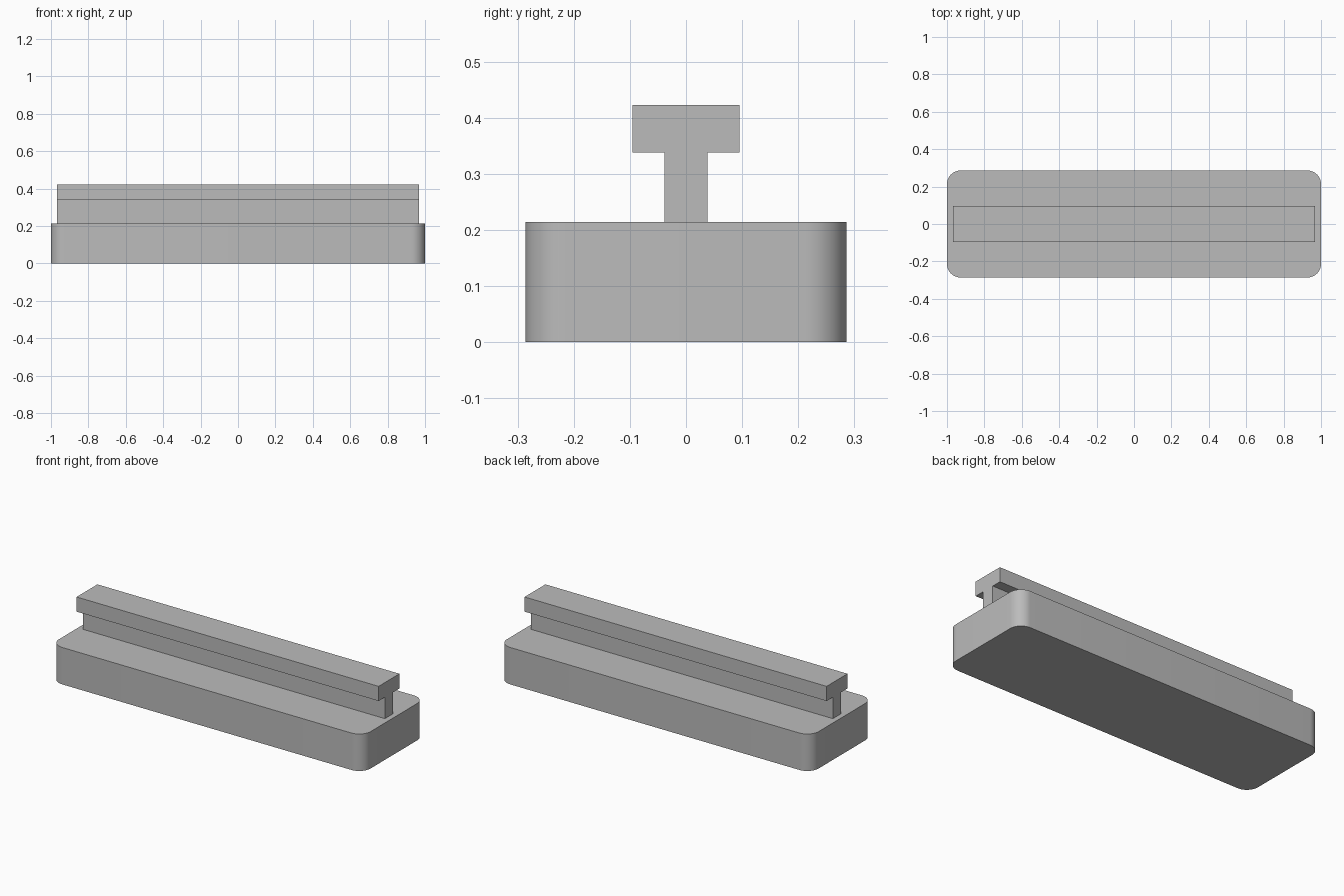
import bpy, bmesh, math
from mathutils import Matrix, Vector

cube = bpy.data.objects.get("Cube")
if cube:
    bpy.data.objects.remove(cube, do_unlink=True)

grey = bpy.data.materials.new("plain grey")
grey.use_nodes = True
colour = (0.5, 0.5, 0.5, 1)
grey.diffuse_color = colour
grey.node_tree.nodes["Principled BSDF"].inputs["Base Color"].default_value = colour


def extrude_profile(name, points, direction):
    """Fill a closed outline and extrude it into a solid."""
    bm = bmesh.new()
    face = bm.faces.new([bm.verts.new(p) for p in points])
    result = bmesh.ops.extrude_face_region(bm, geom=[face], use_keep_orig=True)
    moved = [v for v in result["geom"] if isinstance(v, bmesh.types.BMVert)]
    bmesh.ops.translate(bm, verts=moved, vec=direction)
    bmesh.ops.recalc_face_normals(bm, faces=bm.faces)
    mesh = bpy.data.meshes.new(name)
    bm.to_mesh(mesh)
    bm.free()
    mesh.materials.append(grey)
    obj = bpy.data.objects.new(name, mesh)
    bpy.context.collection.objects.link(obj)
    return obj


# Base block with rounded vertical corners
half_x, half_y, base_top, radius, steps = 1.0, 0.286, 0.214, 0.073, 12
outline = []
for quarter, (sx, sy) in enumerate([(1, 1), (-1, 1), (-1, -1), (1, -1)]):
    centre = Vector((sx * (half_x - radius), sy * (half_y - radius), 0))
    for i in range(steps + 1):
        a = math.pi / 2 * (quarter + i / steps)
        outline.append(centre + radius * Vector((math.cos(a), math.sin(a), 0)))
base = extrude_profile("base_block", outline, (0, 0, base_top))
bpy.context.view_layer.objects.active = base
base.select_set(True)
bpy.ops.object.shade_smooth_by_angle(angle=math.radians(30))

# T-shaped rail running along the base
rail_half, stem, head, head_bottom, top = 0.969, 0.0385, 0.0955, 0.338, 0.423
side = [(stem, base_top), (stem, head_bottom), (head, head_bottom), (head, top)]
section = side + [(-y, z) for y, z in reversed(side)]
extrude_profile("t_rail", [(-rail_half, y, z) for y, z in section],
                (2 * rail_half, 0, 0))
